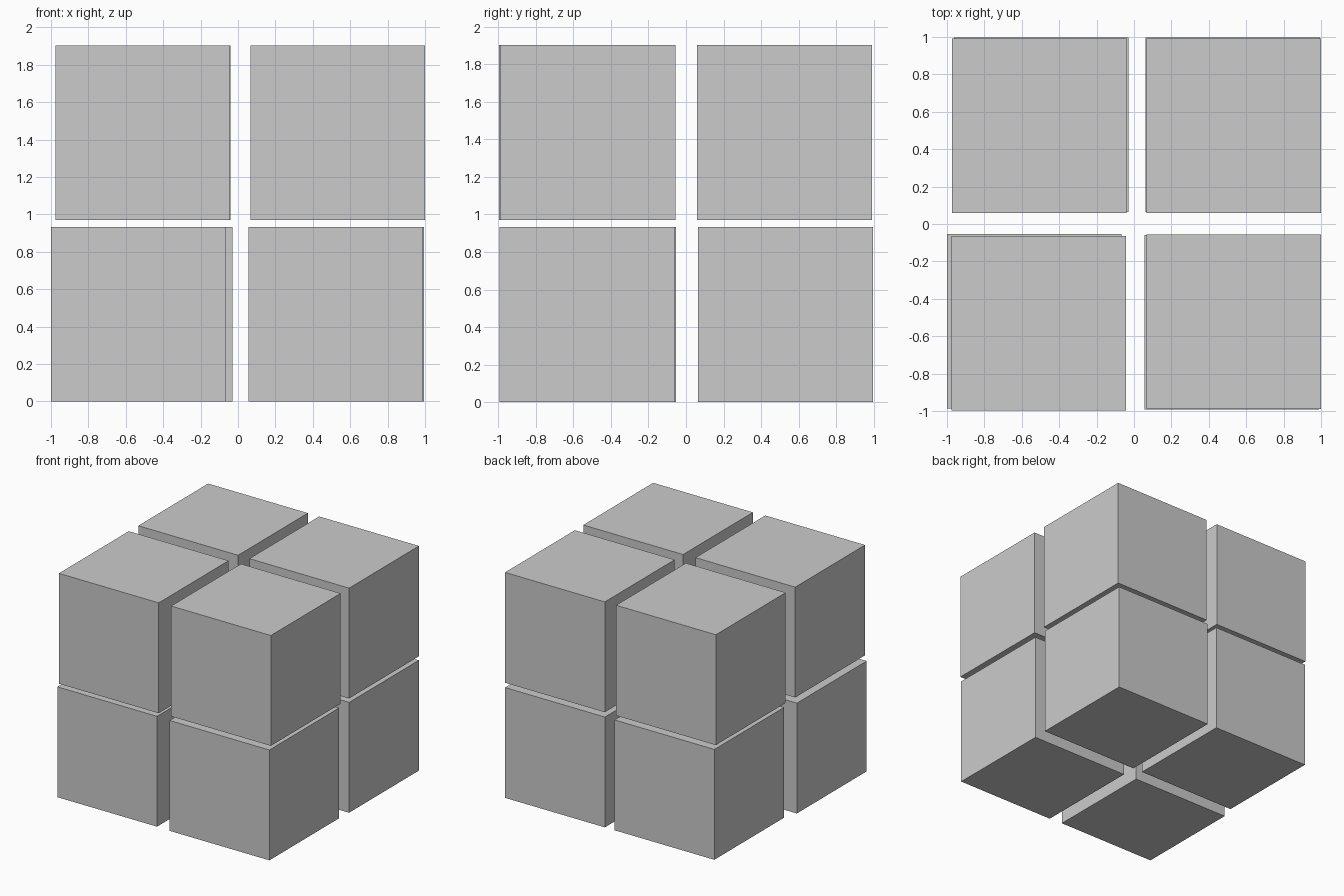
import bpy

if "Cube" in bpy.data.objects:
    bpy.data.objects.remove(bpy.data.objects["Cube"])

S = 0.933                     # cube edge
LOWER, UPPER = S / 2, 0.97 + S / 2

# name, centre x, centre y, centre z: slightly uneven stack of eight blocks
blocks = [
    ("lower_front_left_block", -0.5335, -0.5195, LOWER),
    ("lower_front_right_block", 0.522, -0.526, LOWER),
    ("lower_back_left_block", -0.497, 0.531, LOWER),
    ("lower_back_right_block", 0.527, 0.531, LOWER),
    ("upper_front_left_block", -0.510, -0.531, UPPER),
    ("upper_front_right_block", 0.5335, -0.523, UPPER),
    ("upper_back_left_block", -0.507, 0.525, UPPER),
    ("upper_back_right_block", 0.532, 0.525, UPPER),
]

for name, x, y, z in blocks:
    bpy.ops.mesh.primitive_cube_add(size=S, location=(x, y, z))
    bpy.context.object.name = name
